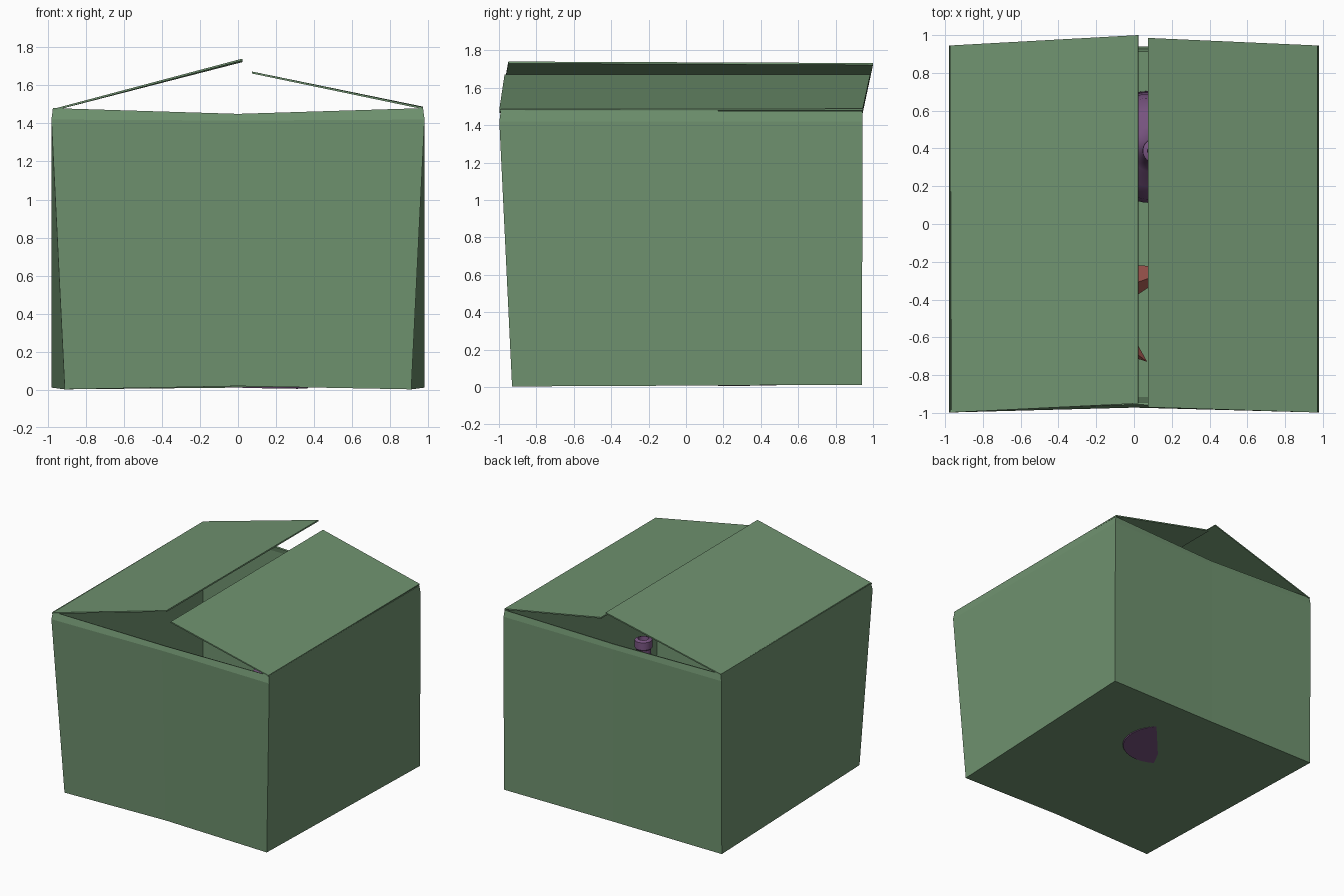
import bpy, bmesh, math
from mathutils import Vector, Matrix

if "Cube" in bpy.data.objects:
    bpy.data.objects.remove(bpy.data.objects["Cube"])

def material(name, rgb):
    m = bpy.data.materials.new(name)
    m.diffuse_color = (*rgb, 1)
    m.use_nodes = True
    m.node_tree.nodes["Principled BSDF"].inputs["Base Color"].default_value = m.diffuse_color
    return m

green = material("green_card", (0.16, 0.29, 0.16))
purple = material("purple_glaze", (0.19, 0.09, 0.22))
red = material("soft_red", (0.45, 0.12, 0.10))

def mesh_object(name, bm, mat):
    bmesh.ops.recalc_face_normals(bm, faces=bm.faces)
    me = bpy.data.meshes.new(name)
    bm.to_mesh(me)
    bm.free()
    me.materials.append(mat)
    ob = bpy.data.objects.new(name, me)
    bpy.context.collection.objects.link(ob)
    return ob

def thicken(ob, t):
    mod = ob.modifiers.new("card_thickness", 'SOLIDIFY')
    mod.thickness = t
    mod.offset = -1
    mod.use_even_offset = True

# Box body: three bent rings (floor, fold line, rim), open at the top
def ring(bm, front, back):
    (fx, fy, fz, fmy, fmz), (bx, by, bz, bmy, bmz) = front, back
    pts = [(-fx, fy, fz), (0, fmy, fmz), (fx, fy, fz),
           (bx, by, bz), (0, bmy, bmz), (-bx, by, bz)]
    return [bm.verts.new(p) for p in pts]

bm = bmesh.new()
rings = [ring(bm, (.91, -.93, .003, -.93, .02), (.98, .94, .012, .935, .012)),
         ring(bm, (.98, -.998, 1.42, -.972, 1.415), (.98, .945, 1.42, .94, 1.415)),
         ring(bm, (.972, -.99, 1.48, -.955, 1.45), (.972, .942, 1.475, .925, 1.45))]
for lo, hi in zip(rings, rings[1:]):
    for i in range(6):
        j = (i + 1) % 6
        bm.faces.new((lo[i], lo[j], hi[j], hi[i]))
f = rings[0]
bm.faces.new((f[0], f[5], f[4], f[1]))
bm.faces.new((f[1], f[4], f[3], f[2]))
# open shell: fix the direction explicitly from the floor and thicken inward
box = mesh_object("box_body", bm, green)
thicken(box, 0.015)

# Lid flaps, half open
def flap(name, corners):
    b = bmesh.new()
    b.faces.new([b.verts.new(c) for c in corners])
    thicken(mesh_object(name, b, green), 0.01)

flap("left_flap", [(-.975, -.998, 1.475), (.022, -.95, 1.74), (.022, 1.0, 1.732), (-.975, .945, 1.475)])
flap("right_flap", [(.972, -.998, 1.485), (.972, .945, 1.488), (.075, .985, 1.672), (.075, -.97, 1.672)])

# Bottle inside, leaning a little so its base edge pokes through the floor
profile = [(0, 0), (.285, 0), (.295, .02), (.29, .5), (.27, .62), (.2, .72), (.12, .78),
           (.08, .86), (.06, 1.0), (.055, 1.17), (.065, 1.18), (.065, 1.24), (.04, 1.25), (.035, 1.15), (0, 1.15)]
bm = bmesh.new()
n = 40
rows = []
for r, z in profile:
    if r == 0:
        rows.append([bm.verts.new((0, 0, z))])
    else:
        rows.append([bm.verts.new((r * math.cos(2 * math.pi * k / n), r * math.sin(2 * math.pi * k / n), z))
                     for k in range(n)])
for a, b in zip(rows, rows[1:]):
    for k in range(n):
        q = [a[k % len(a)], a[(k + 1) % len(a)], b[(k + 1) % len(b)], b[k % len(b)]]
        bm.faces.new(list(dict.fromkeys(q)))
tilt = Matrix.Rotation(math.radians(1.8), 4, Vector((.58, .81, 0)))
bmesh.ops.transform(bm, matrix=Matrix.Translation((.08, .41, .015)) @ tilt, verts=bm.verts)
bottle = mesh_object("bottle", bm, purple)
bpy.context.view_layer.objects.active = bottle
bottle.select_set(True)
bpy.ops.object.shade_smooth_by_angle(angle=math.radians(35))

# Star leaning inside: top point high, one point reaching towards the front
top, tip, centre = Vector((-.30, .11, .84)), Vector((.07, -.73, .22)), Vector((-.33, -.38, .50))
u = (top - centre).normalized()
w = u.cross(tip - centre).normalized()
v = w.cross(u)
bm = bmesh.new()
pts = []
for k in range(10):
    a = math.pi * k / 5
    r = 0.26 if k % 2 else 0.585
    pts.append(bm.verts.new(centre + r * (u * math.cos(a) + v * math.sin(a))))
pts[0].co, pts[4].co = top, tip
for s in (1, -1):
    apex = bm.verts.new(centre + w * 0.09 * s)
    for k in range(10):
        bm.faces.new((pts[k], pts[(k + 1) % 10], apex))
# keep the lower points above the floor
for p in pts:
    p.co.z = max(p.co.z, 0.04)
mesh_object("star", bm, red)
